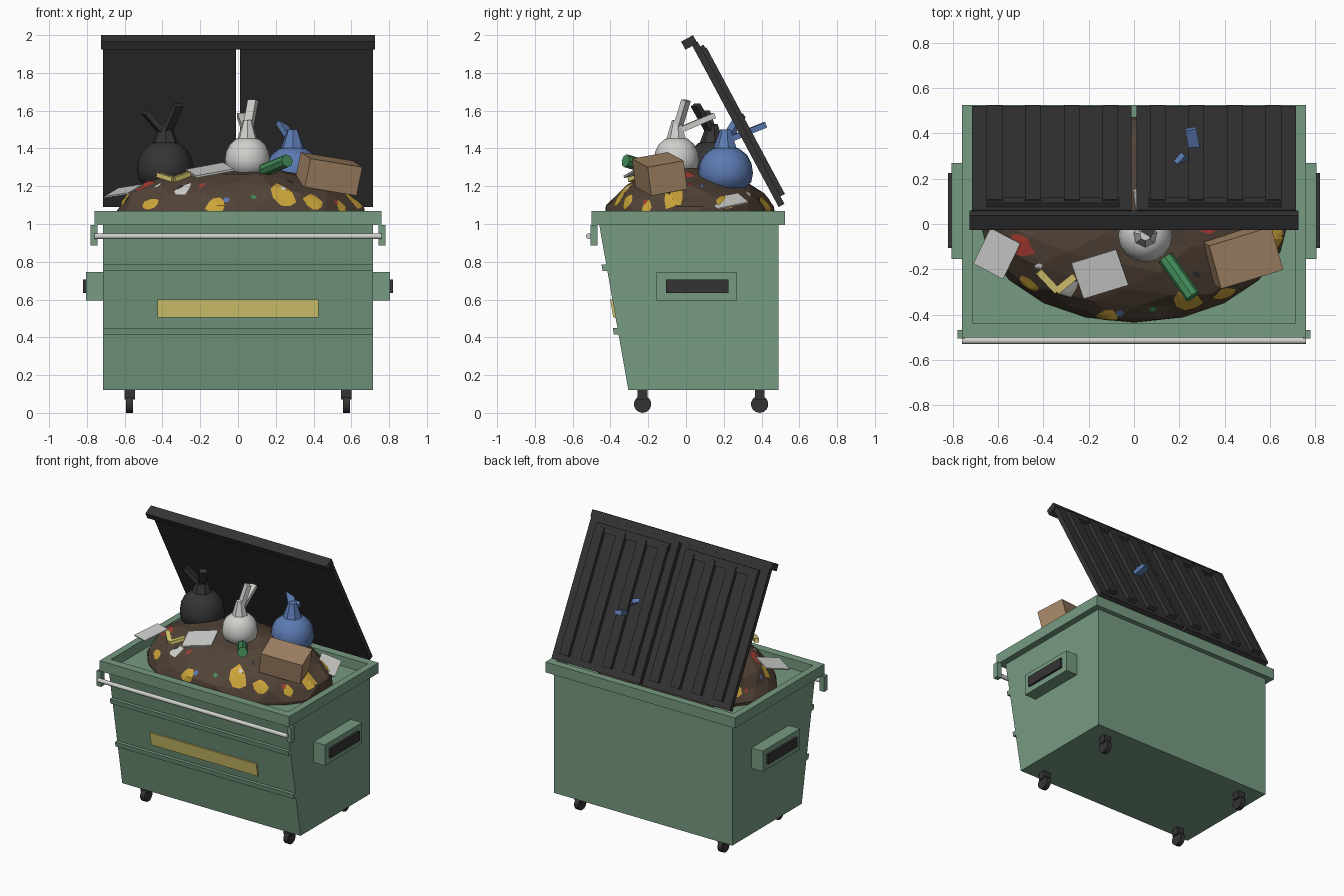
import bpy, bmesh, math, random
from mathutils import Vector, Matrix, Euler
from mathutils.bvhtree import BVHTree

if "Cube" in bpy.data.objects:
    bpy.data.objects.remove(bpy.data.objects["Cube"])

random.seed(4)


def colour(name, *rgb):
    m = bpy.data.materials.new(name)
    lin = [((c / 255 + 0.055) / 1.055) ** 2.4 for c in rgb]
    m.diffuse_color = (*lin, 1)
    m.use_nodes = True
    m.node_tree.nodes["Principled BSDF"].inputs["Base Color"].default_value = m.diffuse_color
    return m


GREEN = colour("bin green", 118, 155, 130)
BLACK = colour("charcoal", 52, 52, 52)
BROWN = colour("rubbish brown", 82, 67, 55)
LABEL = colour("pale yellow", 218, 202, 112)
AMBER = colour("amber", 205, 166, 58)
WHITE = colour("off white", 207, 207, 204)
BLUE = colour("bag blue", 92, 122, 178)
CARD = colour("cardboard", 164, 134, 102)
BOTTLE = colour("bottle green", 66, 140, 88)
RED = colour("red", 172, 62, 52)


def finish(name, bm, mat, smooth=False):
    bmesh.ops.recalc_face_normals(bm, faces=bm.faces)
    me = bpy.data.meshes.new(name)
    bm.to_mesh(me)
    bm.free()
    me.materials.append(mat)
    ob = bpy.data.objects.new(name, me)
    bpy.context.collection.objects.link(ob)
    if smooth:
        bpy.ops.object.select_all(action='DESELECT')
        ob.select_set(True)
        bpy.context.view_layer.objects.active = ob
        bpy.ops.object.shade_smooth_by_angle(angle=math.radians(40))
    return ob


def box(name, lo, hi, mat, M=Matrix()):
    lo, hi = Vector(lo), Vector(hi)
    bm = bmesh.new()
    bmesh.ops.create_cube(bm, size=1)
    for v in bm.verts:
        v.co = M @ Vector([(lo[i] + hi[i]) / 2 + v.co[i] * (hi[i] - lo[i]) for i in range(3)])
    return finish(name, bm, mat)


def turned_box(name, centre, size, degrees, mat):
    M = Matrix.Translation(centre) @ Euler([math.radians(a) for a in degrees]).to_matrix().to_4x4()
    h = Vector(size) / 2
    return box(name, -h, h, mat, M)


def between(a, b):
    a, b = Vector(a), Vector(b)
    return Matrix.Translation(a) @ (b - a).to_track_quat('Z', 'Y').to_matrix().to_4x4(), (b - a).length


def strip(name, a, b, w, t, mat):
    M, n = between(a, b)
    return box(name, (-w / 2, -t / 2, 0), (w / 2, t / 2, n), mat, M)


def rod(name, a, b, r, sides, mat, r2=None):
    M, n = between(a, b)
    bm = bmesh.new()
    bmesh.ops.create_cone(bm, cap_ends=True, segments=sides, radius1=r, radius2=r2 or r, depth=n,
                          matrix=M @ Matrix.Translation((0, 0, n / 2)))
    return finish(name, bm, mat, sides > 8)


def extrude_x(name, profile, x0, x1, mat):
    bm = bmesh.new()
    f = bm.faces.new([bm.verts.new((x0, y, z)) for y, z in profile])
    new = bmesh.ops.extrude_face_region(bm, geom=[f])["geom"]
    for v in new:
        if isinstance(v, bmesh.types.BMVert):
            v.co.x = x1
    return finish(name, bm, mat)


def front_y(z):
    return -0.305 - 0.155 * (z - 0.12) / 0.88


def front_plate(name, z0, z1, half, out, mat):
    extrude_x(name, [(front_y(z0), z0), (front_y(z0) - out, z0),
                     (front_y(z1) - out, z1), (front_y(z1), z1)], -half, half, mat)


# Bin body with sloping front, ridges and label
extrude_x("bin_body", [(-0.305, 0.12), (0.49, 0.12), (0.49, 1.0), (-0.46, 1.0)], -0.715, 0.715, GREEN)
front_plate("upper_ridge", 0.75, 0.785, 0.715, 0.025, GREEN)
front_plate("lower_ridge", 0.415, 0.45, 0.715, 0.025, GREEN)
front_plate("front_label", 0.505, 0.60, 0.427, 0.012, LABEL)

# Rim around the opening
box("rim_front", (-0.76, -0.50, 0.995), (0.76, -0.44, 1.07), GREEN)
box("rim_back", (-0.76, 0.47, 0.995), (0.76, 0.525, 1.07), GREEN)

# Front bar
rod("front_bar", (-0.76, -0.515, 0.935), (0.76, -0.515, 0.935), 0.015, 12, WHITE)

for s in (-1, 1):
    def mbox(name, lo, hi, mat):
        xs = sorted((s * lo[0], s * hi[0]))
        box(name, (xs[0], *lo[1:]), (xs[1], *hi[1:]), mat)
    mbox("rim_side", (0.71, -0.44, 0.995), (0.76, 0.47, 1.07), GREEN)
    mbox("bar_bracket", (0.745, -0.505, 0.885), (0.78, -0.468, 0.995), GREEN)
    # Lifting pockets
    mbox("side_pocket", (0.71, -0.155, 0.595), (0.805, 0.27, 0.745), GREEN)
    mbox("pocket_slot", (0.80, -0.105, 0.635), (0.82, 0.225, 0.705), BLACK)
    # Casters
    for y in (-0.23, 0.39):
        mbox("caster_fork", (0.545, y - 0.026, 0.07), (0.602, y + 0.026, 0.12), BLACK)
        rod("caster_wheel", (s * 0.557, y, 0.046), (s * 0.592, y, 0.046), 0.046, 14, BLACK)

# Open lids, built in a frame of x, distance down the lid, and thickness
d, n = Vector((0, 0.472, -0.882)), Vector((0, 0.882, 0.472))
LID = Matrix.Translation((0, 0.03, 1.95)) @ Matrix(((1, 0, 0), d, n)).transposed().to_4x4()
box("lid_lip", (-0.725, -0.04, -0.042), (0.725, 0.008, 0.03), BLACK, LID)
for s in (-1, 1):
    def lid_box(name, x0, x1, s0, s1, t0, t1):
        a, b = sorted((s * x0, s * x1))
        box(name, (a, s0, t0), (b, s1, t1), BLACK, LID)
    lid_box("lid_panel", 0.01, 0.715, 0, 0.975, 0, 0.035)
    lid_box("lid_crossbar", 0.065, 0.65, 0.03, 0.085, 0.03, 0.055)
    for i in range(4):
        x = 0.07 + 0.17 * i
        lid_box("lid_rib", x, x + 0.07, 0.05, 0.93, 0.03, 0.062)

# Rubbish mound
CENTRE, RADII = Vector((0, 0.02, 1.02)), Vector((0.68, 0.455, 0.28))
bm = bmesh.new()
bmesh.ops.create_icosphere(bm, subdivisions=3, radius=1)
bmesh.ops.bisect_plane(bm, geom=bm.verts[:] + bm.edges[:] + bm.faces[:], plane_co=(0, 0, -0.08),
                       plane_no=(0, 0, -1), clear_outer=True)
for v in bm.verts:
    k = random.uniform(0.96, 1.03) if v.co.z > 0.15 else 1
    v.co = CENTRE + v.co * RADII * k
tree = BVHTree.FromBMesh(bm)
finish("rubbish_mound", bm, BROWN)


def patch(name, az, el, ra, re, mat, sides=9):
    """Thin irregular scrap lying on the mound, placed by angles in degrees."""
    bm = bmesh.new()
    wobble = [random.uniform(0.75, 1.15) for _ in range(sides)]

    def spot(k, r):
        t = 2 * math.pi * k / sides
        a = math.radians(az + ra * r * wobble[k % sides] * math.cos(t))
        e = math.radians(el + re * r * wobble[k % sides] * math.sin(t))
        way = (Vector((math.cos(e) * math.cos(a), math.cos(e) * math.sin(a), math.sin(e))) * RADII).normalized()
        hit = tree.ray_cast(CENTRE, way)[0] or CENTRE
        return bm.verts.new(hit + way * 0.005)
    mid = spot(0, 0)
    rings = [[spot(k, r) for k in range(sides)] for r in (0.5, 1)]
    for k in range(sides):
        j = (k + 1) % sides
        bm.faces.new((mid, rings[0][k], rings[0][j]))
        bm.faces.new((rings[0][k], rings[1][k], rings[1][j], rings[0][j]))
    finish(name, bm, mat)


# Scraps on the mound
for az, el, ra, re in ((-66, 31, 6, 15), (-100, 16, 5, 9), (-137, 18, 6, 8), (-51, 20, 5, 11),
                       (-12, 25, 8, 13), (-32, 14, 4, 8), (25, 20, 7, 9), (70, 18, 6, 9),
                       (110, 24, 6, 10), (150, 18, 6, 9), (-168, 24, 5, 8)):
    patch("amber_scrap", az, el, ra, re, AMBER)
patch("pale_scrap", -122, 36, 4, 9, WHITE)
patch("red_scrap", -160, 40, 9, 7, RED)
patch("red_scrap", -5, 60, 12, 6, RED)
for i in range(22):
    patch("small_scrap", i * 16.4 + random.uniform(-5, 5), random.uniform(12, 48), 1.8, 3.5,
          (RED, BLUE, BOTTLE, WHITE, BLACK)[i % 5], 5)


def bag(name, centre, r, z0, z1, ears, mat):
    """Tied bag: rounded body, gathered neck and two loose ends."""
    x, y = centre
    h = z1 - z0
    prof = [(0.0, 0), (0.7, 0.0), (0.93, 0.14), (1.0, 0.36), (0.94, 0.6), (0.78, 0.8), (0.5, 0.95), (0.2, 1.0)]
    bm = bmesh.new()
    rings = [[bm.verts.new((x + r * q * math.cos(k * math.pi / 8), y + r * q * math.sin(k * math.pi / 8), z0 + h * z))
              for k in range(16)] for q, z in prof[1:]]
    bm.faces.new(rings[0])
    bm.faces.new(rings[-1])
    for a, b in zip(rings, rings[1:]):
        for k in range(16):
            bm.faces.new((a[k], a[(k + 1) % 16], b[(k + 1) % 16], b[k]))
    finish(name, bm, mat, True)
    rod(name + "_neck", (x, y, z1 - 0.03), (x, y, z1 + 0.09), r * 0.5, 7, mat, r * 0.2)
    for tip in ears:
        strip(name + "_end", (x, y, z1 + 0.03), tip, 0.05, 0.03, mat)


bag("black_bag", (-0.385, 0.14), 0.15, 1.2, 1.44, ((-0.49, 0.10, 1.59), (-0.315, 0.05, 1.63)), BLACK)
bag("white_bag", (0.05, -0.05), 0.12, 1.27, 1.46, ((0.08, 0.0, 1.655), (0.02, 0.15, 1.575)), WHITE)
bag("blue_bag", (0.29, 0.21), 0.145, 1.19, 1.41, ((0.25, 0.42, 1.525), (0.20, 0.29, 1.575)), BLUE)

# Loose rubbish
turned_box("cardboard_box", (0.48, -0.14, 1.265), (0.29, 0.20, 0.155), (10, 9, 17), CARD)
rod("bottle", (0.14, -0.15, 1.285), (0.26, -0.32, 1.335), 0.035, 8, BOTTLE)
turned_box("paper_sheet", (-0.605, -0.13, 1.175), (0.15, 0.18, 0.008), (15, -8, -28), WHITE)
turned_box("paper_sheet", (-0.15, -0.22, 1.285), (0.21, 0.17, 0.012), (12, -10, 17), WHITE)
turned_box("paper_sheet", (0.57, 0.22, 1.12), (0.14, 0.18, 0.008), (12, 20, 25), WHITE)
for tip in ((-0.42, -0.21, 1.26), (-0.26, -0.23, 1.265)):
    strip("fruit_peel", (-0.34, -0.295, 1.235), tip, 0.032, 0.025, LABEL)
